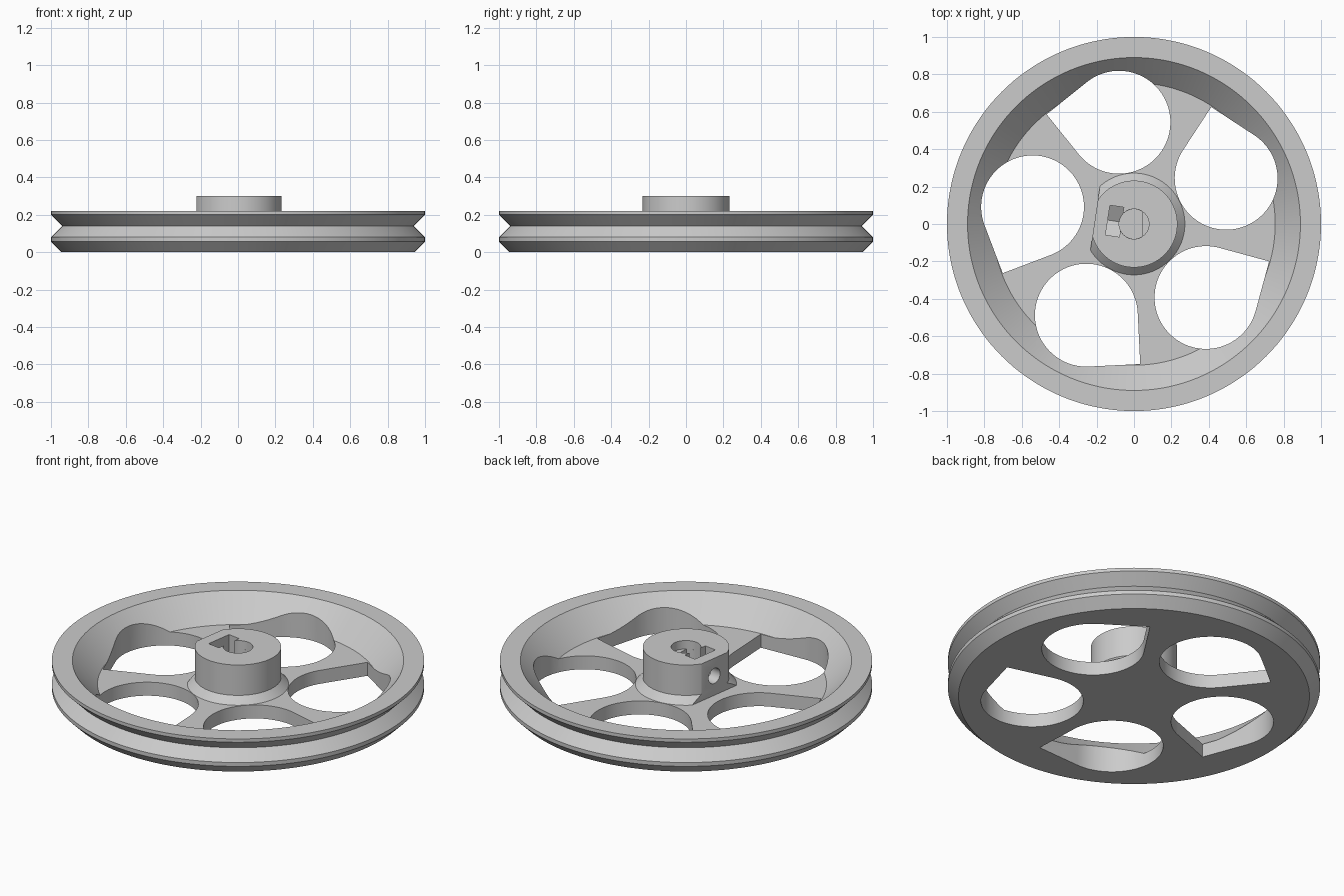
import bpy, bmesh
from math import sin, cos, pi, radians
from mathutils import Matrix

if "Cube" in bpy.data.objects:
    bpy.data.objects.remove(bpy.data.objects["Cube"])

grey = bpy.data.materials.new("light grey")
grey.use_nodes = True
grey.diffuse_color = (0.6, 0.6, 0.6, 1)
grey.node_tree.nodes["Principled BSDF"].inputs["Base Color"].default_value = (0.6, 0.6, 0.6, 1)


def make_object(name, bm):
    """Turn a closed solid outward and link it as an object."""
    bm.normal_update()
    bmesh.ops.recalc_face_normals(bm, faces=bm.faces)
    if bm.calc_volume(signed=True) < 0:
        bmesh.ops.reverse_faces(bm, faces=bm.faces)
    mesh = bpy.data.meshes.new(name)
    bm.to_mesh(mesh)
    bm.free()
    obj = bpy.data.objects.new(name, mesh)
    bpy.context.collection.objects.link(obj)
    mesh.materials.append(grey)
    return obj


def skin(name, rings):
    """Closed solid through matching rings of points, capped at both ends."""
    bm = bmesh.new()
    loops = [[bm.verts.new(point) for point in ring] for ring in rings]
    for lower, upper in zip(loops, loops[1:]):
        for i in range(len(lower)):
            bm.faces.new((lower[i - 1], lower[i], upper[i], upper[i - 1]))
    bm.faces.new(reversed(loops[0]))
    bm.faces.new(loops[-1])
    return make_object(name, bm)


def arc(radius, start=0, sweep=360, steps=48):
    angles = [radians(start + sweep * i / steps) for i in range(steps + (sweep < 360))]
    return [(radius * cos(a), radius * sin(a)) for a in angles]


def lathe(name, profile, steps=144):
    return skin(name, [[(x, y, z) for x, y in arc(r, steps=steps)] for r, z in profile])


def prism(name, outline, low, high, matrix=Matrix()):
    """Outline in xy, extruded from low to high, then placed by matrix."""
    return skin(name, [[matrix @ Matrix.Translation((x, y, z)).translation
                        for x, y in outline] for z in (low, high)])


def cut(target, cutters):
    bpy.context.view_layer.objects.active = target
    for cutter in cutters:
        mod = target.modifiers.new("cut", "BOOLEAN")
        mod.operation, mod.solver, mod.object = "DIFFERENCE", "EXACT", cutter
        bpy.ops.object.modifier_apply(modifier=mod.name)
        bpy.data.objects.remove(cutter)


# Grooved wheel with a dished inside
wheel = lathe("grooved_wheel", [
    (0.943, 0), (1, 0.057), (1, 0.08), (0.94, 0.14), (1, 0.2),
    (1, 0.22), (0.89, 0.22), (0.755, 0.08)])

# Five teardrop windows, each a circle with one square corner
HOLE_R = 0.275
teardrop = arc(HOLE_R, 45, 270, 60) + [(HOLE_R * 2 ** 0.5, 0)]
windows = []
for i in range(5):
    place = (Matrix.Rotation(radians(26.4 + 72 * i), 4, "Z")
             @ Matrix.Translation((0.55, 0, 0))
             @ Matrix.Rotation(radians(75.4), 4, "Z"))
    windows.append(prism("window_cutter", teardrop, -0.1, 0.4, place))
cut(wheel, windows)

# Hub with a chamfered foot, sunk into the web
hub = lathe("hub", [(0.272, 0.03), (0.272, 0.08), (0.232, 0.12), (0.232, 0.3)], 96)

# Clamping side: local +x points out through the flat
side = Matrix.Rotation(radians(171.5), 4, "Z")
# Stands a profile up so that it is extruded along the clamping direction
across = side @ Matrix.Translation((0, 0, 0.195)) @ Matrix(
    ((0, 0, 1, 0), (1, 0, 0, 0), (0, 1, 0, 0), (0, 0, 0, 1)))
NUT_R = 0.16 / 3 ** 0.5
nut = [(-0.08, 0.2), (-0.08, -NUT_R / 2), (0, -NUT_R), (0.08, -NUT_R / 2), (0.08, 0.2)]
flat = [(0.21, -0.3), (0.4, -0.3), (0.4, 0.3), (0.21, 0.3)]
cut(hub, [
    prism("flat_cutter", flat, -0.1, 0.5, side),
    prism("bore_cutter", arc(0.08), 0.25, 0.4),
    prism("shaft_cutter", arc(0.0795, 56, 248), 0.085, 0.4),
    prism("nut_slot_cutter", nut, 0.067, 0.142, across),
    prism("screw_cutter", arc(0.045, steps=32), 0.03, 0.4, across),
])

# Smooth round walls, crisp edges
bpy.ops.object.select_all(action="DESELECT")
for obj in (wheel, hub):
    obj.select_set(True)
bpy.context.view_layer.objects.active = wheel
bpy.ops.object.shade_smooth_by_angle(angle=radians(25))
